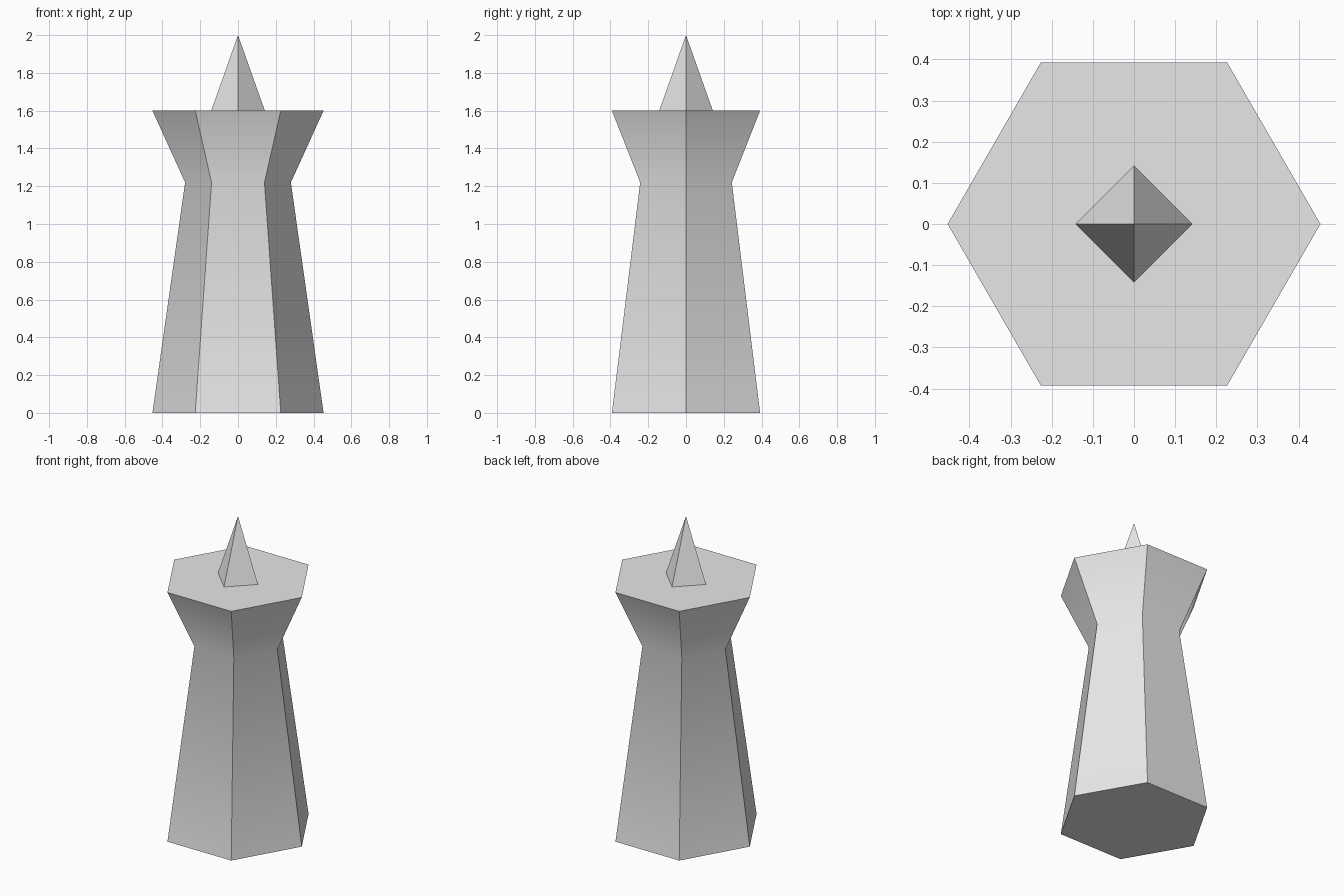
import bpy
import bmesh
import math

cube = bpy.data.objects.get("Cube")
if cube:
    bpy.data.objects.remove(cube, do_unlink=True)

stone = bpy.data.materials.new("grey_stone")
stone.use_nodes = True
stone.diffuse_color = (0.8, 0.8, 0.8, 1)
stone.node_tree.nodes["Principled BSDF"].inputs["Base Color"].default_value = (0.8, 0.8, 0.8, 1)


def loft(name, sides, profile):
    """Stack regular polygons given as (radius, height); radius 0 is a tip."""
    bm = bmesh.new()
    rings = []
    for radius, z in profile:
        count = sides if radius else 1
        rings.append([bm.verts.new((radius * math.cos(math.tau * i / sides),
                                    radius * math.sin(math.tau * i / sides), z))
                      for i in range(count)])
    for low, high in zip(rings, rings[1:]):
        for i in range(sides):
            j = (i + 1) % sides
            top = [high[j], high[i]] if len(high) > 1 else [high[0]]
            bm.faces.new([low[i], low[j]] + top)
    bm.faces.new(rings[0][::-1])
    if len(rings[-1]) > 1:
        bm.faces.new(rings[-1])
    mesh = bpy.data.meshes.new(name)
    bm.to_mesh(mesh)
    bm.free()
    mesh.materials.append(stone)
    obj = bpy.data.objects.new(name, mesh)
    bpy.context.collection.objects.link(obj)
    return obj


# Six-sided tower with a narrow waist, softly shaded across the waist only
tower = loft("tower_body", 6, [(0.453, 0), (0.28, 1.22), (0.453, 1.6)])
bpy.ops.object.select_all(action='DESELECT')
tower.select_set(True)
bpy.context.view_layer.objects.active = tower
bpy.ops.object.shade_smooth_by_angle(angle=math.radians(32))

# Four-sided spike standing on the flat top
loft("spire", 4, [(0.142, 1.6), (0, 2)])
